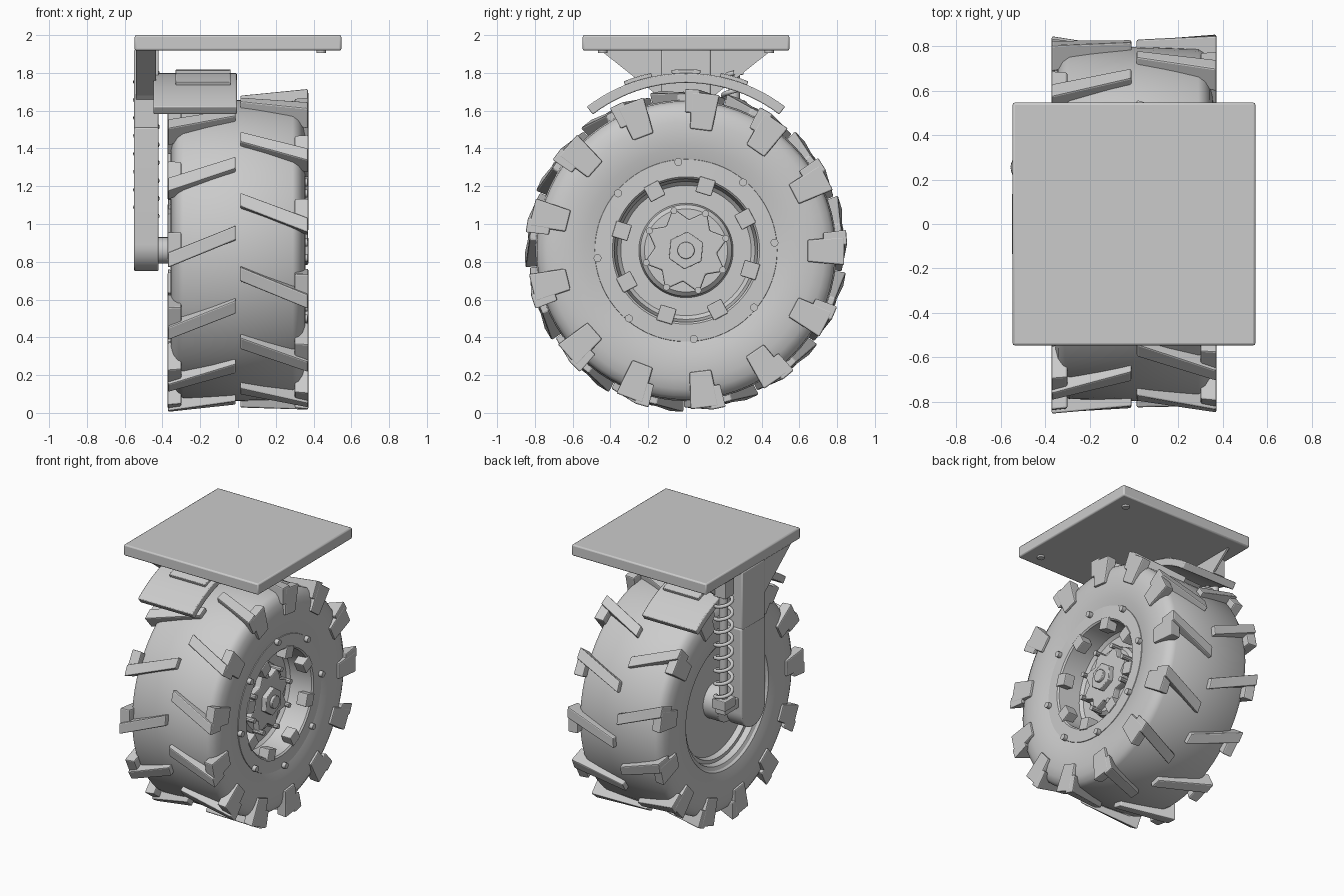
import bpy, bmesh, math
from mathutils import Vector

old = bpy.data.objects.get("Cube")
if old:
    bpy.data.objects.remove(old, do_unlink=True)

grey = bpy.data.materials.new("plain grey")
grey.use_nodes = True
grey.diffuse_color = (0.6, 0.6, 0.6, 1)
grey.node_tree.nodes["Principled BSDF"].inputs["Base Color"].default_value = (0.6, 0.6, 0.6, 1)

HUB_Z = 0.86
TAU = 2 * math.pi


def finish(name, bm, bevel=0.0, smooth=35):
    bmesh.ops.recalc_face_normals(bm, faces=bm.faces)
    mesh = bpy.data.meshes.new(name)
    bm.to_mesh(mesh)
    bm.free()
    mesh.materials.append(grey)
    ob = bpy.data.objects.new(name, mesh)
    bpy.context.collection.objects.link(ob)
    if bevel:
        mod = ob.modifiers.new("soft edges", 'BEVEL')
        mod.width = bevel
        mod.segments = 2
        mod.limit_method = 'ANGLE'
    if smooth:
        bpy.ops.object.select_all(action='DESELECT')
        ob.select_set(True)
        bpy.context.view_layer.objects.active = ob
        bpy.ops.object.shade_smooth_by_angle(angle=math.radians(smooth))
    return ob


def wheel_point(x, r, a):
    return Vector((x, r * math.cos(a), HUB_Z + r * math.sin(a)))


def bridge(bm, ring_a, ring_b):
    """Closed solid between two matching outlines."""
    a = [bm.verts.new(p) for p in ring_a]
    b = [bm.verts.new(p) for p in ring_b]
    n = len(a)
    for i in range(n):
        bm.faces.new((a[i], a[(i + 1) % n], b[(i + 1) % n], b[i]))
    bm.faces.new(a[::-1])
    bm.faces.new(b)


def prism(bm, outline, x0, x1):
    bridge(bm, [(x0, y, z) for y, z in outline], [(x1, y, z) for y, z in outline])


def box(bm, x0, x1, y0, y1, z0, z1):
    prism(bm, [(y0, z0), (y1, z0), (y1, z1), (y0, z1)], x0, x1)


def disc(bm, x0, x1, radius, sides, a=0.0, dist=0.0, turn=0.0):
    """Cylinder along x, placed at a polar position around the hub."""
    c = wheel_point(0, dist, a)
    prism(bm, [(c.y + radius * math.cos(turn + TAU * i / sides),
                c.z + radius * math.sin(turn + TAU * i / sides)) for i in range(sides)], x0, x1)


def lathe(name, profile, segments=72):
    """Spin a closed (x, radius) loop around the axle."""
    bm = bmesh.new()
    rings = [[bm.verts.new(wheel_point(x, r, TAU * s / segments)) for x, r in profile]
             for s in range(segments)]
    n = len(profile)
    for s in range(segments):
        p, q = rings[s], rings[(s + 1) % segments]
        for i in range(n):
            j = (i + 1) % n
            bm.faces.new((p[i], p[j], q[j], q[i]))
    return finish(name, bm)


# Tyre body
half = [(0.0, .797), (.29, .79), (.32, .772), (.342, .735), (.354, .68), (.357, .61),
        (.35, .54), (.335, .48), (.28, .44)]
lathe("tyre", half + [(-x, r) for x, r in half[:0:-1]])

# Tread bars and wide shoulder blocks, staggered between the two sides
LUGS = 13
bm = bmesh.new()
for side, start in ((1, 161), (-1, 173.5)):
    for k in range(LUGS):
        inner = math.radians(start) + TAU * k / LUGS
        outer = inner + math.radians(10)

        def section(x, a, w, low, high):
            return [wheel_point(side * x, r, a + d * w)
                    for r, d in ((low, -1), (high, -1), (high, 1), (low, 1))]
        bridge(bm, section(.012, inner, .047, .76, .832), section(.371, outer, .047, .73, .855))
        block = outer - math.radians(5)
        bridge(bm, section(.30, block, .09, .65, .835), section(.372, block, .09, .645, .842))
finish("tread_lugs", bm, .008, 0)

# Wheel rim: flush outer ring, dished faces and hub drum
lathe("rim", [(.325, .487), (.34, .482), (.342, .39), (.332, .38), (.17, .365), (.15, .345), (.15, .25),
              (.19, .242), (.21, .22), (.21, .02), (-.23, .02), (-.23, .40), (-.27, .41),
              (-.27, .435), (-.31, .445), (-.325, .48)])

# Ring bolts, clamp blocks and hub bolts
bm = bmesh.new()
for k in range(8):
    a = TAU * k / 8
    disc(bm, .33, .368, .021, 12, a + math.radians(5), .47)
    disc(bm, .20, .285, .018, 10, a + math.radians(17), .22)
finish("wheel_bolts", bm)
bm = bmesh.new()
for k in range(8):
    a = TAU * k / 8 + math.radians(28)
    outline = [wheel_point(0, r, a + d) for r, d in ((.315, -.14), (.40, -.11), (.40, .11), (.315, .14))]
    prism(bm, [(p.y, p.z) for p in outline], .27, .35)
finish("rim_clamps", bm, .006, 0)

# Star plate, hub nut and axle cap
bm = bmesh.new()
star = [wheel_point(0, .165 if i % 2 else .235, TAU * i / 16 + math.radians(17)) for i in range(16)]
prism(bm, [(p.y, p.z) for p in star], .19, .255)
finish("hub_star", bm, .008, 0)
bm = bmesh.new()
disc(bm, .24, .29, .10, 6, turn=math.radians(25))
disc(bm, .28, .31, .045, 24)
finish("hub_nut", bm, .004)

# Axle on the strut side
bm = bmesh.new()
disc(bm, -.345, -.20, .13, 40)
disc(bm, -.44, -.30, .07, 24)
finish("axle", bm, .006)

# Strut with rounded foot
bm = bmesh.new()
foot = [(.14 * math.cos(a), .89 + .14 * math.sin(a))
        for a in (math.pi + math.pi * i / 20 for i in range(21))]
prism(bm, foot + [(.14, 1.51), (-.14, 1.51)], -.55, -.42)
box(bm, -.55, -.42, -.13, .13, 1.50, 1.925)
finish("strut", bm, .008)

# Gussets under the plate
bm = bmesh.new()
for s, x0 in ((-1, -.54), (1, -.45)):
    prism(bm, [(s * .46, 1.925), (s * .12, 1.925), (s * .12, 1.65), (s * .15, 1.68)], x0, -.435)
finish("gussets", bm, 0, 0)

# Top plate and its bolts
bm = bmesh.new()
box(bm, -.547, .547, -.547, .547, 1.918, 2.0)
finish("top_plate", bm, .01)
for sy in (-1, 1):
    bpy.ops.mesh.primitive_cylinder_add(vertices=16, radius=.025, depth=.03,
                                        location=(.44, sy * .44, 1.92))
    bolt = bpy.context.object
    bolt.name = "plate_bolt"
    bolt.data.materials.append(grey)


# Curved mudguard with raised pads
def arc_band(bm, x0, x1, a0, a1, r0, r1, steps):
    angles = [math.radians(a0 + (a1 - a0) * i / steps) for i in range(steps + 1)]
    pts = [(r1 * math.sin(a), .937 + r1 * math.cos(a)) for a in angles]
    pts += [(r0 * math.sin(a), .937 + r0 * math.cos(a)) for a in reversed(angles)]
    prism(bm, pts, x0, x1)


bm = bmesh.new()
arc_band(bm, -.448, -.006, -37.5, 37.5, .81, .862, 24)
finish("mudguard", bm, .006)
bm = bmesh.new()
for middle in (-17, 0, 17):
    arc_band(bm, -.33, -.04, middle - 5, middle + 5, .85, .882, 4)
finish("mudguard_pads", bm, .004)

# Coil spring damper beside the strut
SX, SY = -.485, .255
curve = bpy.data.curves.new("coil_spring", 'CURVE')
curve.dimensions = '3D'
curve.bevel_depth = .013
curve.bevel_resolution = 2
coil = curve.splines.new('POLY')
STEPS = 140
coil.points.add(STEPS)
for i, p in enumerate(coil.points):
    a = TAU * 8 * i / STEPS
    p.co = (SX + .058 * math.cos(a), SY + .058 * math.sin(a), 1.04 + .76 * i / STEPS, 1)
curve.materials.append(grey)
bpy.context.collection.objects.link(bpy.data.objects.new("coil_spring", curve))

bpy.ops.mesh.primitive_cylinder_add(vertices=20, radius=.03, depth=.84, location=(SX, SY, 1.41))
rod = bpy.context.object
rod.name = "damper_rod"
rod.data.materials.append(grey)
bpy.ops.object.shade_smooth_by_angle()

bm = bmesh.new()
box(bm, SX - .055, SX + .055, SY - .06, SY + .06, .97, 1.04)
box(bm, SX - .04, SX + .04, .10, SY + .04, .93, 1.0)
box(bm, SX - .05, SX + .05, SY - .05, SY + .05, 1.79, 1.925)
finish("damper_mounts", bm, .006, 0)
